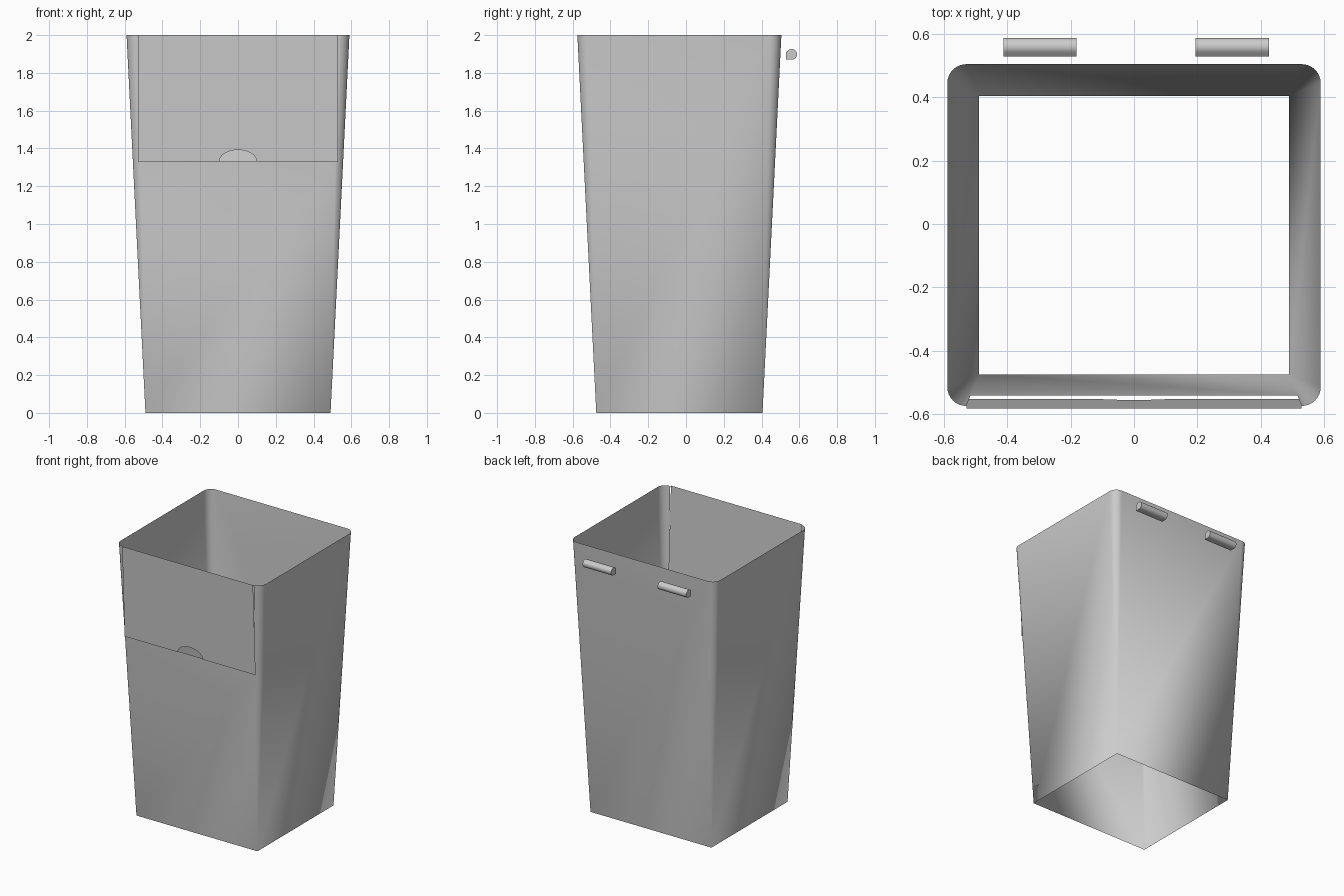
import bpy
import bmesh
from math import sin, cos, pi, radians
from mathutils import Vector

if "Cube" in bpy.data.objects:
    bpy.data.objects.remove(bpy.data.objects["Cube"], do_unlink=True)

grey = bpy.data.materials.new("plain grey")
grey.use_nodes = True
grey.diffuse_color = (0.6, 0.6, 0.6, 1)
grey.node_tree.nodes["Principled BSDF"].inputs["Base Color"].default_value = (0.6, 0.6, 0.6, 1)

HEIGHT, RADIUS, STEPS = 2.0, 0.06, 8
SILL = 1.33          # lower edge of the front opening
BACK, FRONT, SIDE = 0.405, -0.475, 0.49
FLARE = 0.1          # outward lean of each wall over the full height


def make_object(name, bm, smooth=False):
    mesh = bpy.data.meshes.new(name)
    bm.to_mesh(mesh)
    bm.free()
    obj = bpy.data.objects.new(name, mesh)
    bpy.context.collection.objects.link(obj)
    mesh.materials.append(grey)
    if smooth:
        bpy.ops.object.select_all(action="DESELECT")
        obj.select_set(True)
        bpy.context.view_layer.objects.active = obj
        bpy.ops.object.shade_smooth_by_angle(angle=radians(30))
    return obj


# Tapered shell: square foot, rounded rim, open at both ends
bm = bmesh.new()
feet, arcs = [], []
for i, (sx, sy) in enumerate([(1, 1), (-1, 1), (-1, -1), (1, -1)]):
    y = BACK if sy > 0 else FRONT
    feet.append(bm.verts.new((sx * SIDE, y, 0)))
    cx, cy = sx * (SIDE + FLARE - RADIUS), y + sy * (FLARE - RADIUS)
    angles = [i * pi / 2 + k * pi / 2 / STEPS for k in range(STEPS + 1)]
    arcs.append([bm.verts.new((cx + RADIUS * cos(a), cy + RADIUS * sin(a), HEIGHT))
                 for a in angles])

for i in range(4):
    j = (i + 1) % 4
    for a, b in zip(arcs[i], arcs[i][1:]):
        bm.faces.new((feet[i], a, b))
    if i != 2:
        bm.faces.new((feet[i], arcs[i][-1], arcs[j][0], feet[j]))

# Front wall stops at the sill, leaving an opening above it
left, right = arcs[2][-1], arcs[3][0]
sill = []
for foot, rim, arc_face in ((feet[2], left, arcs[2][-2]), (feet[3], right, arcs[3][1])):
    edge = bm.edges.get((foot, rim))
    sill.append(bmesh.utils.edge_split(edge, foot, SILL / HEIGHT)[1])
bm.faces.new((feet[2], sill[0], sill[1], feet[3]))
bmesh.ops.recalc_face_normals(bm, faces=bm.faces)
make_object("bin_shell", bm, smooth=True)

# Front flap: thin sheet over the opening with a half-round finger notch
bm = bmesh.new()
W, NOTCH, NOTCH_H = 0.53, 0.1, 0.062
outline = [(-W, HEIGHT), (-W, SILL)]
outline += [(-NOTCH * cos(pi * k / 16), SILL + NOTCH_H * sin(pi * k / 16)) for k in range(17)]
outline += [(W, SILL), (W, HEIGHT)]
slope = 0.03 / (HEIGHT - SILL)
bm.faces.new([bm.verts.new((x, -0.553 - slope * (z - SILL), z)) for x, z in outline])
make_object("front_flap", bm)


# Hinge pins: round bar with a squared tab toward the back wall
def hinge(name, x0, x1):
    bm = bmesh.new()
    cy, cz, r = 0.56, 1.898, 0.028
    profile = [(0.53, cz - r), (cy, cz - r)]
    profile += [(cy + r * sin(a), cz - r * cos(a))
                for a in (pi * k / 12 for k in range(1, 16))]
    profile.append((0.53, cz + 0.012))
    face = bm.faces.new([bm.verts.new((x0, y, z)) for y, z in profile])
    out = bmesh.ops.extrude_face_region(bm, geom=[face])["geom"]
    bmesh.ops.translate(bm, vec=Vector((x1 - x0, 0, 0)),
                        verts=[v for v in out if isinstance(v, bmesh.types.BMVert)])
    bmesh.ops.recalc_face_normals(bm, faces=bm.faces)
    make_object(name, bm, smooth=True)


hinge("right_hinge", -0.413, -0.182)
hinge("left_hinge", 0.195, 0.426)
